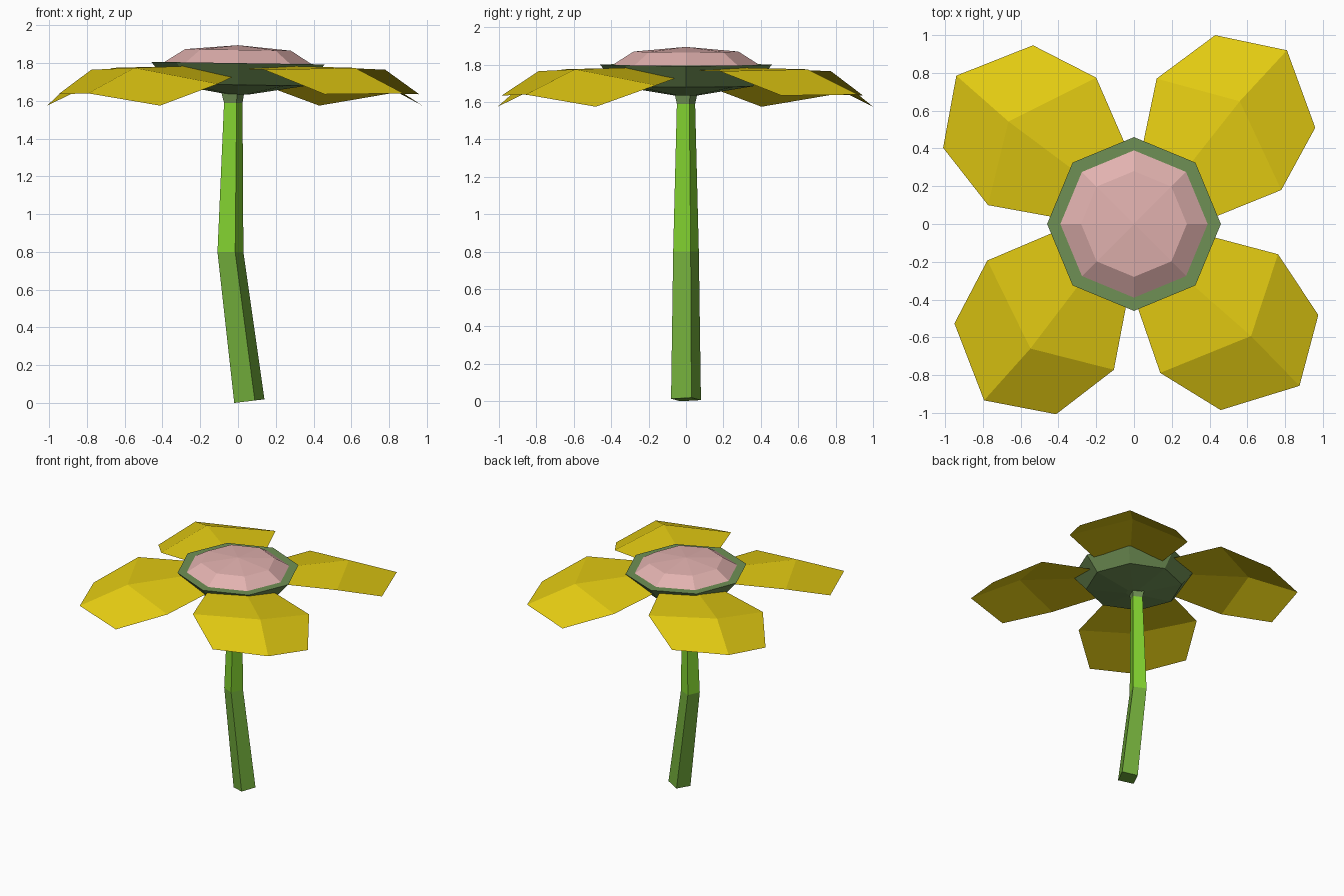
import bpy
from math import sin, cos, radians, pi
from mathutils import Matrix

if "Cube" in bpy.data.objects:
    bpy.data.objects.remove(bpy.data.objects["Cube"])


def material(name, rgb):
    m = bpy.data.materials.new(name)
    m.diffuse_color = (*rgb, 1)
    m.use_nodes = True
    m.node_tree.nodes["Principled BSDF"].inputs["Base Color"].default_value = m.diffuse_color
    return m


yellow = material("petal yellow", (0.76, 0.59, 0.006))
pink = material("dusty pink", (0.76, 0.445, 0.43))
sage = material("sage green", (0.16, 0.28, 0.09))
bright = material("bright green", (0.23, 0.66, 0.03))
leaf = material("leaf green", (0.17, 0.42, 0.044))


def make(name, verts, faces, mats, indices=None):
    me = bpy.data.meshes.new(name)
    me.from_pydata(verts, [], faces)
    for m in mats:
        me.materials.append(m)
    for p in me.polygons:
        p.material_index = indices[p.index] if indices else 0
    ob = bpy.data.objects.new(name, me)
    bpy.context.collection.objects.link(ob)
    return ob


def ring_faces(rings, n):
    return [(r * n + i, r * n + (i + 1) % n, (r + 1) * n + (i + 1) % n, (r + 1) * n + i)
            for r in range(rings - 1) for i in range(n)]


# Bent square stem: (centre x, z, radius, slope of the cut)
path = [(0.06, 0.01, 0.085, 0.12), (-0.04, 0.8, 0.073, 0),
        (-0.025, 1.59, 0.052, 0), (-0.028, 1.65, 0.066, 0)]
verts = []
for x, z, r, slope in path:
    for k in range(4):
        a = radians(20 + 90 * k)
        verts.append((x + r * cos(a), r * sin(a), z + slope * r * cos(a)))
faces = ring_faces(4, 4) + [(3, 2, 1, 0)]
make("stem", verts, faces, [leaf, bright, sage], [0] * 4 + [1] * 4 + [2] * 4 + [0])


# Octagonal lathe with a slight sideways tilt
def lathe(name, profile, mat, cap_bottom, apex=None):
    n = 8
    vs = [(r * cos(i * pi / 4), r * sin(i * pi / 4), z - 0.015 * r * cos(i * pi / 4))
          for r, z in profile for i in range(n)]
    fs = ring_faces(len(profile), n)
    if cap_bottom:
        fs.append(tuple(range(n - 1, -1, -1)))
    if apex:
        vs.append((0, 0, apex))
        last = (len(profile) - 1) * n
        fs += [(last + i, last + (i + 1) % n, len(vs) - 1) for i in range(n)]
    return make(name, vs, fs, [mat])


lathe("calyx_cup", [(0.06, 1.635), (0.36, 1.685), (0.46, 1.80), (0.385, 1.80)], sage, True)
lathe("flower_centre", [(0.39, 1.80), (0.28, 1.87)], pink, False, 1.895)

# Four folded petals, each a peak surrounded by eight rim points
petal = [(0.56, 0.65, 1.775),
         (0.12, 0.77, 1.69), (0.43, 1.00, 1.575), (0.81, 0.92, 1.64), (0.96, 0.51, 1.635),
         (0.78, 0.18, 1.765), (0.36, 0.01, 1.77), (0.26, 0.27, 1.785), (0.03, 0.34, 1.73)]
petal_faces = [(0, 3, 2, 1), (0, 5, 4, 3), (0, 7, 6, 5), (0, 1, 8, 7)]
for k, turn in enumerate((0, 91.5, 181, 267)):
    ob = make(f"petal_{k + 1}", petal, petal_faces, [yellow])
    ob.data.transform(Matrix.Rotation(radians(turn), 4, 'Z'))
